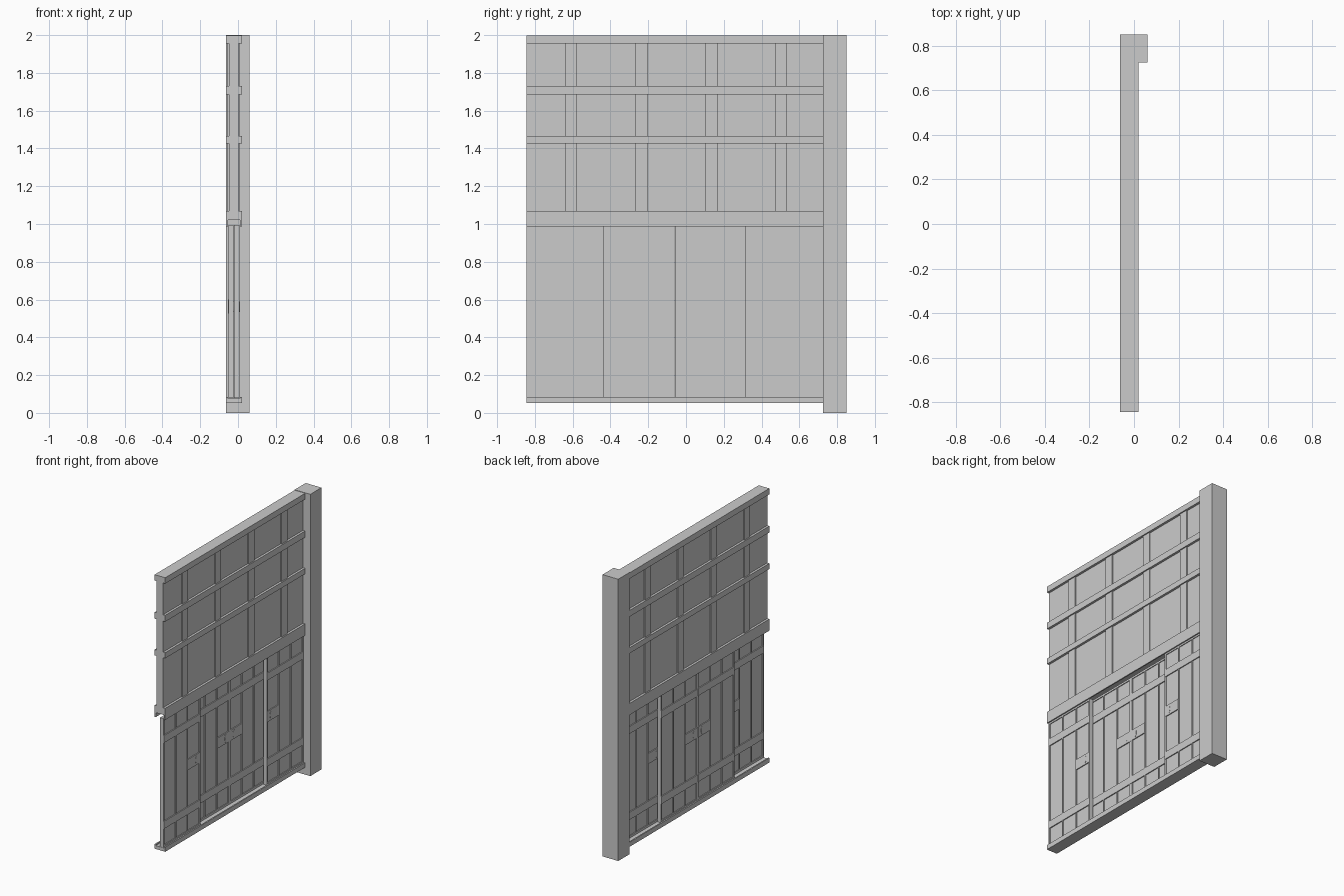
import bpy, bmesh
from mathutils import Matrix, Vector

if "Cube" in bpy.data.objects:
    bpy.data.objects.remove(bpy.data.objects["Cube"])

Y0, Y1 = -0.845, 0.725          # span of the wall beside the post
YC = (Y0 + Y1) / 2
XC = -0.0215                    # wall centre plane


def add_box(bm, x0, x1, y0, y1, z0, z1):
    m = Matrix.Translation(((x0 + x1) / 2, (y0 + y1) / 2, (z0 + z1) / 2))
    m = m @ Matrix.Diagonal((x1 - x0, y1 - y0, z1 - z0, 1))
    bmesh.ops.create_cube(bm, size=1, matrix=m)


def finish(name, bm):
    bmesh.ops.recalc_face_normals(bm, faces=bm.faces[:])
    me = bpy.data.meshes.new(name)
    bm.to_mesh(me)
    bm.free()
    ob = bpy.data.objects.new(name, me)
    bpy.context.collection.objects.link(ob)
    return ob


def boxes(name, items):
    bm = bmesh.new()
    for b in items:
        add_box(bm, *b)
    return finish(name, bm)


def profile_beam(name, pts):
    # extrude an (x, z) outline along the wall
    bm = bmesh.new()
    f = bm.faces.new([bm.verts.new((x, Y0, z)) for x, z in pts])
    r = bmesh.ops.extrude_face_region(bm, geom=[f])
    vs = [g for g in r["geom"] if isinstance(g, bmesh.types.BMVert)]
    bmesh.ops.translate(bm, verts=vs, vec=(0, Y1 - Y0, 0))
    return finish(name, bm)


# corner post
boxes("corner_post", [(-0.063, 0.06, 0.725, 0.85, 0, 2)])

# upper wall: plaster panel, uprights, horizontal rails
boxes("plaster_panel", [(XC - 0.025, XC + 0.025, Y0, Y1, 1.04, 1.98)])
boxes("wall_uprights", [(XC - 0.033, XC + 0.033, y - 0.032, y + 0.032, 1.04, 1.98)
                        for y in (-0.608, -0.237, 0.134, 0.504)])
boxes("wall_rails", [(XC - 0.0415, XC + 0.0415, Y0, Y1, a, b)
                     for a, b in ((1.955, 1.997), (1.685, 1.73), (1.425, 1.465))])

# grooved lintel and sill that hold the sliding doors
L, R = XC - 0.0415, XC + 0.0415
profile_beam("lintel_track", [(L, 1.07), (L, 0.988), (L + 0.009, 0.988), (L + 0.009, 1.02),
                              (R - 0.009, 1.02), (R - 0.009, 0.988), (R, 0.988), (R, 1.07)])
profile_beam("sill_track", [(L, 0.052), (L, 0.085), (L + 0.009, 0.085), (L + 0.009, 0.076),
                            (R - 0.009, 0.076), (R - 0.009, 0.085), (R, 0.085), (R, 0.052)])


def door(name, x, y0, side):
    # side = +1 puts the handle at the +y edge
    w, z0, z1 = 0.412, 0.078, 0.994
    y1 = y0 + w
    t, core, bat = 0.0135, 0.008, 0.0148
    bm = bmesh.new()
    # board core
    add_box(bm, x - core, x + core, y0 + 0.004, y1 - 0.004, z0 + 0.004, z1 - 0.004)
    # frame edges and thin vertical bars
    e = 0.012
    for ya in (y0, y1 - e):
        add_box(bm, x - t, x + t, ya, ya + e, z0, z1)
    for za, zb in ((z0, 0.094), (0.98, z1)):
        add_box(bm, x - t, x + t, y0 + e, y1 - e, za, zb)
    for k in (1, 2):
        yc = y0 + e / 2 + (w - e) * k / 3
        add_box(bm, x - t, x + t, yc - 0.004, yc + 0.004, 0.094, 0.98)
    # cross battens
    for za, zb in ((0.21, 0.263), (0.82, 0.872)):
        add_box(bm, x - bat, x + bat, y0 + 0.002, y1 - 0.002, za, zb)
    # lock block beside the handle edge
    edge = y1 if side > 0 else y0
    ya, yb = sorted((edge - side * 0.002, edge - side * 0.138))
    add_box(bm, x - bat, x + bat, ya, yb, 0.525, 0.6)
    finish(name, bm)

    # oval finger pull showing on both faces
    bm = bmesh.new()
    m = (Matrix.Translation((x, edge - side * 0.045, 0.562))
         @ Matrix.Diagonal((1, 0.011, 0.028, 1))
         @ Matrix.Rotation(1.5707963, 4, 'Y'))
    bmesh.ops.create_cone(bm, cap_ends=True, segments=16, radius1=1, radius2=1,
                          depth=2 * bat + 0.003, matrix=m)
    finish(name + "_finger_pull", bm)


FRONT, BACK = -0.0065, -0.0375
door("outer_door_left", FRONT, Y0, 1)
door("outer_door_right", FRONT, Y1 - 0.412, -1)
door("inner_door_left", BACK, YC - 0.001 - 0.412, 1)
door("inner_door_right", BACK, YC + 0.001, -1)
